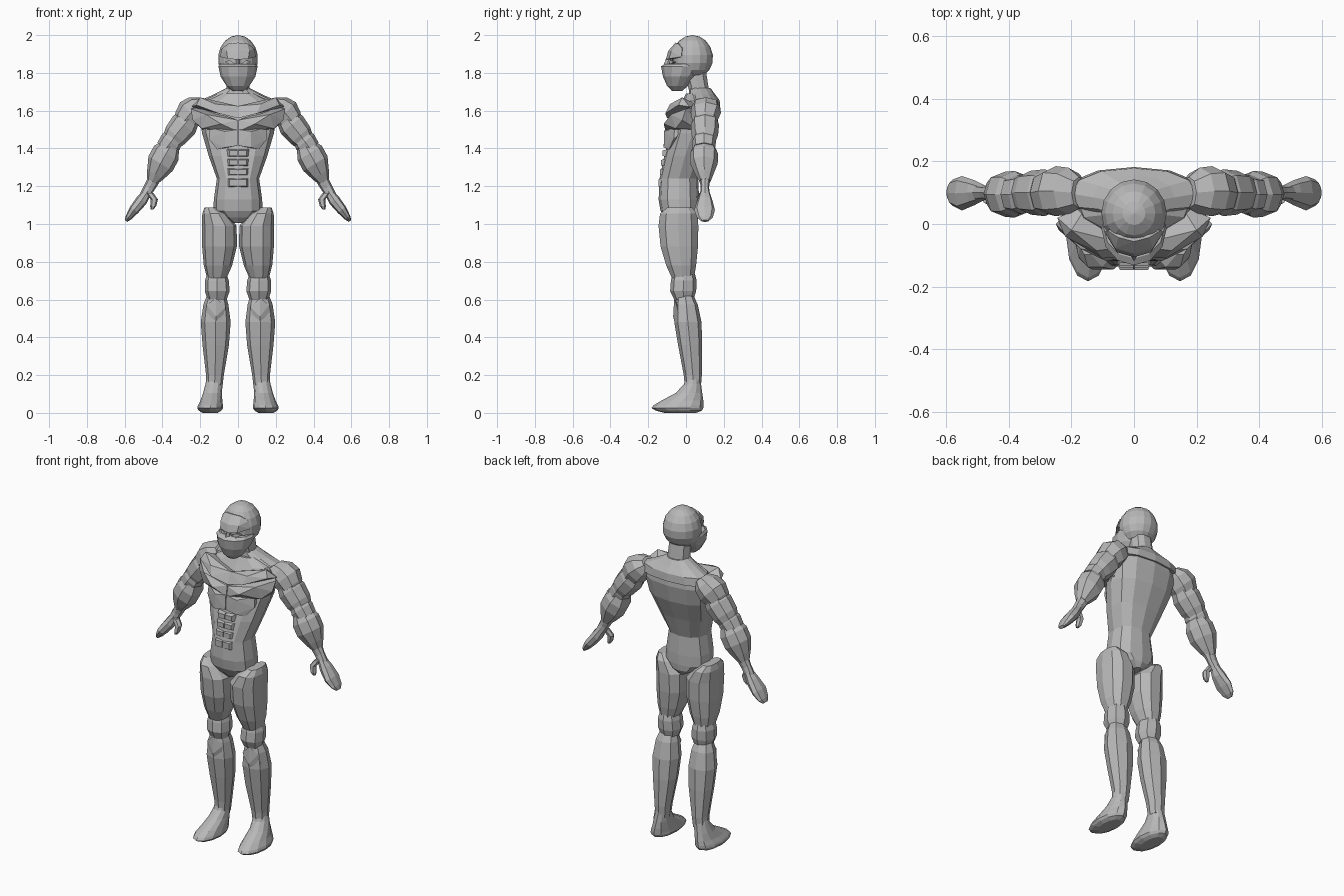
import bpy, bmesh, math
from mathutils import Vector

grey = bpy.data.materials.new("plain grey")
grey.diffuse_color = (0.48, 0.48, 0.48, 1)


def finish(name, bm, mirror):
    bmesh.ops.recalc_face_normals(bm, faces=bm.faces[:])
    me = bpy.data.meshes.new(name)
    bm.to_mesh(me)
    bm.free()
    me.materials.append(grey)
    ob = bpy.data.objects.new(name, me)
    bpy.context.collection.objects.link(ob)
    if mirror:
        ob.modifiers.new("mirror", "MIRROR").use_mirror_merge = False
    return ob


def loft(name, rings, n=8, axis=(0, 0, 1), mirror=True, power=2.3):
    """rings: (x, y, z, half width, half depth), stacked along axis (in the xz plane)"""
    d = Vector(axis).normalized()
    v = Vector((0, 1, 0))
    u = v.cross(d)
    bm = bmesh.new()
    loops = []
    for x, y, z, a, b in rings:
        ring = []
        for i in range(n):
            t = 2 * math.pi * i / n
            c, s = math.cos(t), math.sin(t)
            c = math.copysign(abs(c) ** (2 / power), c)
            s = math.copysign(abs(s) ** (2 / power), s)
            ring.append(bm.verts.new(Vector((x, y, z)) + u * (a * c) + v * (b * s)))
        loops.append(ring)
    for r, q in zip(loops, loops[1:]):
        for i in range(n):
            j = (i + 1) % n
            bm.faces.new((r[i], r[j], q[j], q[i]))
    bm.faces.new(loops[0])
    bm.faces.new(loops[-1])
    return finish(name, bm, mirror)


def stack(name, rows, **kw):
    """rows: (x, z, half width, front y, back y)"""
    return loft(name, [(x, (f + b) / 2, z, w, (b - f) / 2) for x, z, w, f, b in rows], **kw)


def hull(name, pts, mirror=True):
    bm = bmesh.new()
    for p in pts:
        bm.verts.new(p)
    res = bmesh.ops.convex_hull(bm, input=bm.verts[:])
    loose = [g for g in res["geom_interior"] if isinstance(g, bmesh.types.BMVert)]
    bmesh.ops.delete(bm, geom=loose, context="VERTS")
    return finish(name, bm, mirror)


# Torso and neck
stack("torso", [(0, 1.005, 0.025, -0.09, 0.05), (0, 1.035, 0.085, -0.115, 0.068),
                (0, 1.07, 0.13, -0.135, 0.07), (0, 1.13, 0.128, -0.145, 0.07),
                (0, 1.24, 0.112, -0.14, 0.064), (0, 1.36, 0.155, -0.115, 0.105),
                (0, 1.48, 0.19, -0.085, 0.155), (0, 1.58, 0.205, -0.06, 0.175),
                (0, 1.65, 0.18, -0.02, 0.17), (0, 1.69, 0.09, 0.0, 0.14)],
      n=12, mirror=False, power=2.4)
stack("neck", [(0, 1.64, 0.075, 0.0, 0.15), (0, 1.70, 0.062, 0.015, 0.125),
               (0, 1.80, 0.058, -0.01, 0.11)], n=10, mirror=False)
stack("shoulder_slope", [(0, 1.61, 0.215, 0.005, 0.182), (0, 1.655, 0.2, 0.015, 0.178),
                         (0, 1.685, 0.13, 0.015, 0.155), (0, 1.72, 0.06, 0.015, 0.13)],
      n=12, mirror=False, power=2.2)

# Chest: upper chevron, breast plates and rib plates
hull("chest_upper", [(0.0, -0.07, 1.625), (0.0, -0.10, 1.56), (0.12, -0.085, 1.635),
                     (0.2, -0.02, 1.67), (0.22, -0.04, 1.63), (0.245, 0.02, 1.62),
                     (0.0, 0.0, 1.6), (0.15, 0.06, 1.63), (0.1, -0.11, 1.585)])
hull("chest_plate", [(0.002, -0.10, 1.55), (0.002, -0.108, 1.49), (0.09, -0.118, 1.53),
                     (0.17, -0.08, 1.58), (0.25, 0.0, 1.61), (0.24, -0.02, 1.55),
                     (0.19, -0.055, 1.505), (0.19, 0.06, 1.5), (0.20, 0.05, 1.62), (0.0, 0.0, 1.5)])
hull("rib_plate", [(0.002, -0.112, 1.50), (0.002, -0.118, 1.415), (0.07, -0.116, 1.49),
                   (0.07, -0.118, 1.405), (0.15, -0.06, 1.51), (0.155, -0.065, 1.45),
                   (0.11, -0.09, 1.395), (0.15, 0.0, 1.5), (0.0, 0.0, 1.42)])

# Stomach muscles in rows
for i, (z, h) in enumerate([(1.375, 0.023), (1.325, 0.023), (1.275, 0.023), (1.218, 0.03)]):
    y = -0.122 - 0.022 * (1.375 - z) / 0.16
    hull("stomach_row_%d" % (i + 1),
         [(x, y + dy, z + k * h * s) for dy, s in ((-0.003, 0.6), (0.03, 1.0))
          for x in (0.002, 0.062 if dy > 0 else 0.045) for k in (-1, 1)])

# Head: skull, face mask, brow plate, eyes and nose bridge
bm = bmesh.new()
bmesh.ops.create_uvsphere(bm, u_segments=16, v_segments=9, radius=1)
for v in bm.verts:
    x, y, z = v.co
    low = max(0.0, -z)
    v.co = (x * 0.106, y * 0.11 * (1 - 0.12 * low) + 0.034, z * (0.127 - 0.025 * low) + 1.873)
finish("skull", bm, False)
stack("face_mask", [(0, 1.705, 0.03, -0.075, -0.02), (0, 1.73, 0.06, -0.10, 0.01),
                    (0, 1.78, 0.092, -0.122, 0.06), (0, 1.835, 0.104, -0.132, 0.10),
                    (0, 1.848, 0.098, -0.11, 0.10)], n=12, mirror=False, power=2.0)
hull("brow_plate", [(0.0, -0.106, 1.87), (0.055, -0.09, 1.875), (0.095, -0.025, 1.885),
                    (0.0, -0.095, 1.915), (0.06, -0.078, 1.915), (0.0, -0.056, 1.96),
                    (0.05, -0.043, 1.955), (0.085, -0.02, 1.93), (0.0, 0.0, 1.87), (0.0, 0.0, 1.95)])
hull("eye", [(0.015, -0.09, 1.848), (0.07, -0.066, 1.858), (0.045, -0.085, 1.868),
             (0.045, -0.088, 1.845), (0.04, -0.03, 1.855)])
hull("nose_bridge", [(0.0, -0.118, 1.845), (0.012, -0.1, 1.842), (0.0, -0.105, 1.878),
                     (0.01, -0.09, 1.878), (0.0, -0.06, 1.86)])

# Arms
loft("shoulder", [(0.175, 0.10, 1.645, 0.035, 0.05), (0.21, 0.105, 1.622, 0.068, 0.075),
                  (0.25, 0.105, 1.588, 0.08, 0.08), (0.285, 0.10, 1.545, 0.066, 0.066),
                  (0.315, 0.10, 1.505, 0.035, 0.035)], axis=(0.72, 0, -0.7))
loft("upper_arm", [(0.24, 0.10, 1.58, 0.05, 0.055), (0.285, 0.10, 1.525, 0.075, 0.075),
                   (0.33, 0.10, 1.47, 0.068, 0.07), (0.37, 0.10, 1.415, 0.045, 0.048)],
     axis=(0.65, 0, -0.76))
loft("elbow", [(0.325, 0.095, 1.475, 0.045, 0.05), (0.355, 0.095, 1.435, 0.062, 0.064),
               (0.385, 0.095, 1.395, 0.055, 0.058)], axis=(0.65, 0, -0.76))
loft("forearm", [(0.35, 0.095, 1.425, 0.045, 0.05), (0.38, 0.095, 1.375, 0.075, 0.074),
                 (0.41, 0.095, 1.32, 0.075, 0.073), (0.438, 0.097, 1.262, 0.05, 0.048),
                 (0.455, 0.10, 1.225, 0.03, 0.03)], axis=(0.52, 0, -0.85))
loft("wrist", [(0.43, 0.10, 1.265, 0.036, 0.034), (0.468, 0.10, 1.195, 0.03, 0.022),
               (0.50, 0.10, 1.14, 0.026, 0.028)], axis=(0.52, 0, -0.85))
loft("hand", [(0.475, 0.10, 1.178, 0.022, 0.022), (0.51, 0.10, 1.125, 0.031, 0.04),
              (0.55, 0.098, 1.075, 0.027, 0.055), (0.58, 0.10, 1.034, 0.017, 0.042),
              (0.593, 0.10, 1.016, 0.008, 0.02)], axis=(0.6, 0, -0.8))
loft("thumb", [(0.468, 0.085, 1.165, 0.02, 0.02), (0.443, 0.075, 1.13, 0.019, 0.02),
               (0.449, 0.07, 1.095, 0.016, 0.018), (0.455, 0.07, 1.078, 0.008, 0.01)], n=6)

# Legs
stack("thigh", [(0.148, 1.088, 0.03, -0.10, 0.035), (0.125, 1.055, 0.064, -0.142, 0.064),
                (0.099, 0.99, 0.092, -0.15, 0.07), (0.098, 0.88, 0.092, -0.139, 0.068),
                (0.106, 0.78, 0.075, -0.108, 0.057), (0.112, 0.715, 0.052, -0.078, 0.045)], n=10)
stack("knee", [(0.112, 0.735, 0.052, -0.072, 0.048), (0.112, 0.70, 0.063, -0.08, 0.056),
               (0.11, 0.645, 0.066, -0.084, 0.054), (0.11, 0.60, 0.05, -0.062, 0.04)])
stack("lower_leg", [(0.115, 0.62, 0.05, -0.05, 0.04), (0.117, 0.575, 0.066, -0.058, 0.062),
                    (0.118, 0.48, 0.079, -0.062, 0.082), (0.118, 0.36, 0.07, -0.042, 0.086),
                    (0.122, 0.20, 0.047, -0.012, 0.084), (0.125, 0.13, 0.042, -0.005, 0.078)])
hull("shin_plate", [(0.118, -0.062, 0.61), (0.065, -0.05, 0.56), (0.165, -0.05, 0.57),
                    (0.117, -0.068, 0.51), (0.18, -0.03, 0.49), (0.118, -0.03, 0.36),
                    (0.12, 0.0, 0.5)])
stack("foot", [(0.148, 0.0, 0.04, -0.115, 0.055), (0.148, 0.012, 0.06, -0.16, 0.084),
               (0.147, 0.026, 0.069, -0.183, 0.092), (0.146, 0.04, 0.066, -0.172, 0.093),
               (0.141, 0.065, 0.058, -0.13, 0.092), (0.135, 0.105, 0.05, -0.055, 0.086),
               (0.128, 0.15, 0.045, -0.012, 0.08), (0.126, 0.185, 0.04, 0.0, 0.075)],
      n=12, power=2.0)
